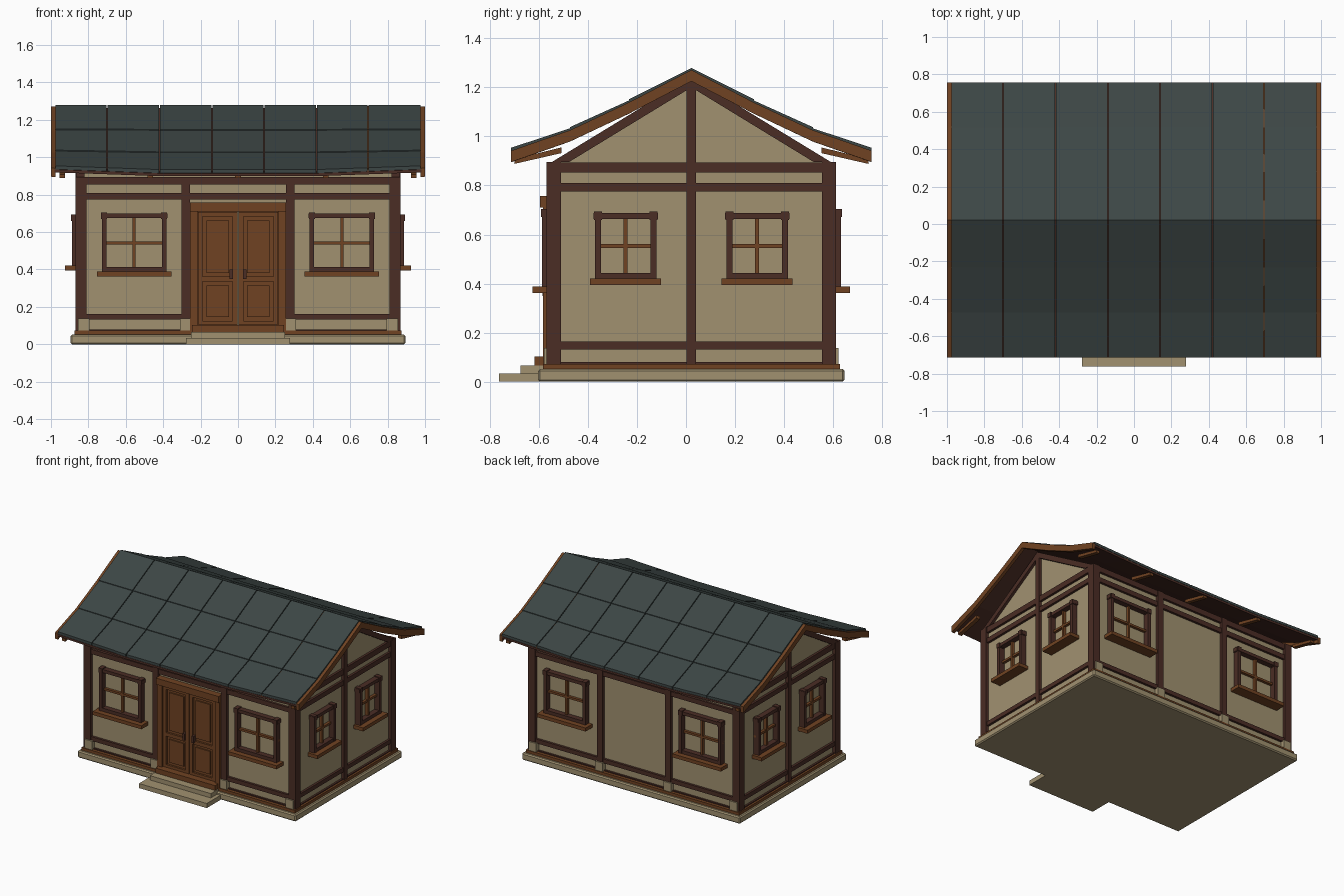
import bpy, bmesh

if "Cube" in bpy.data.objects:
    bpy.data.objects.remove(bpy.data.objects["Cube"])

CY = 0.022                      # house centre line in y


def material(name, rgb):
    m = bpy.data.materials.new(name)
    m.diffuse_color = (*rgb, 1)
    m.use_nodes = True
    m.node_tree.nodes["Principled BSDF"].inputs["Base Color"].default_value = m.diffuse_color
    return m


BEIGE = material("beige_plaster", (0.355, 0.285, 0.163))
BROWN = material("warm_brown_wood", (0.163, 0.055, 0.016))
DARK = material("dark_timber", (0.069, 0.026, 0.018))
SLATE = material("slate_roof", (0.046, 0.062, 0.060))


def part(name, mat, solids, bevel=0):
    """One object made of prisms; each prism is a pair of matching end polygons."""
    bm = bmesh.new()
    for a, b in solids:
        va, vb = [bm.verts.new(p) for p in a], [bm.verts.new(p) for p in b]
        n = len(va)
        bm.faces.new(va)
        bm.faces.new(vb[::-1])
        for i in range(n):
            j = (i + 1) % n
            bm.faces.new((va[j], va[i], vb[i], vb[j]))
    bmesh.ops.recalc_face_normals(bm, faces=bm.faces)
    mesh = bpy.data.meshes.new(name)
    bm.to_mesh(mesh)
    bm.free()
    mesh.materials.append(mat)
    ob = bpy.data.objects.new(name, mesh)
    bpy.context.collection.objects.link(ob)
    if bevel:
        mod = ob.modifiers.new("bevel", 'BEVEL')
        mod.width, mod.segments = bevel, 1
    return ob


def box(x0, x1, y0, y1, z0, z1):
    return tuple([(x0, y0, z), (x1, y0, z), (x1, y1, z), (x0, y1, z)] for z in (z0, z1))


def on(side, u0, u1, d0, d1, z0, z1):
    """Box on a wall: u runs along the wall, d is the distance out from the centre."""
    if side == "front":
        return box(u0, u1, CY - d1, CY - d0, z0, z1)
    if side == "back":
        return box(u0, u1, CY + d0, CY + d1, z0, z1)
    s = 1 if side == "right" else -1
    return box(s * d0, s * d1, CY + u0, CY + u1, z0, z1)


PLANE = {"front": 0.590, "back": 0.590, "right": 0.868, "left": 0.868}   # post faces
HALF = {"front": 0.868, "back": 0.868, "right": 0.590, "left": 0.590}    # half wall length

# Foundation, steps and ground sill
part("foundation", BEIGE, [box(-0.895, 0.895, CY - 0.625, CY + 0.625, 0, 0.052)], 0.008)
part("lower_step", BEIGE, [box(-0.278, 0.278, -0.763, -0.58, 0, 0.034)])
part("upper_step", BEIGE, [box(-0.25, 0.25, -0.675, -0.56, 0.034, 0.066)])
part("ground_sill", BROWN, [box(-0.875, 0.875, CY - 0.605, CY + 0.605, 0.05, 0.073)])

# Plaster body with the gables
gable = [(-0.568, 0.07), (0.568, 0.07), (0.568, 0.885), (0, 1.228), (-0.568, 0.885)]
part("plaster_walls", BEIGE, [tuple([(x, CY + d, z) for d, z in gable] for x in (-0.846, 0.846))])

# Timber frame: posts, rails, gable rakes
posts, rails, blocks = [], [], []
for side, p in PLANE.items():
    h = HALF[side]
    long_side = side in ("front", "back")
    for s in (-1, 1):
        posts.append(on(side, *sorted((s * h, s * (h - 0.058))), p - 0.058, p, 0.07, 0.895))
        if long_side:
            posts.append(on(side, s * 0.28 - 0.023, s * 0.28 + 0.023, p - 0.05, p, 0.07, 0.895))
            blocks += [on(side, s * c - 0.031, s * c + 0.031, p - 0.05, p + 0.01, 0.07, 0.138)
                       for c in (0.28, 0.824)]
    if not long_side:
        posts.append(on(side, -0.019, 0.019, p - 0.05, p, 0.07, 1.225))
    for z0, z1 in ((0.853, 0.894), (0.775, 0.81)):
        rails.append(on(side, -h, h, p - 0.05, p - 0.005, z0, z1))
    for u0, u1 in ([(-h, -0.28), (0.28, h)] if side == "front" else [(-h, h)]):
        rails.append(on(side, u0, u1, p - 0.05, p - 0.005, 0.132, 0.163))
        rails.append(on(side, u0, u1, p - 0.05, p - 0.008, 0.07, 0.08))
part("timber_posts", DARK, posts)
part("timber_rails", DARK, rails)
part("post_base_blocks", BEIGE, blocks)

rakes = []
for sx in (-1, 1):
    for sy in (-1, 1):
        quad = [(0.57, 0.895), (0, 1.242), (0, 1.2), (0.50, 0.895)]
        rakes.append(tuple([(sx * x, CY + sy * d, z) for d, z in quad] for x in (0.82, 0.866)))
part("gable_rakes", DARK, rakes)


# Windows
def window(side, u, w, z0, z1, sill_w):
    p = PLANE[side]
    back, out, t = p - 0.03, p + 0.022, 0.024
    a, b = u - w / 2, u + w / 2
    frame = [on(side, a, b, back, out - 0.004, z0, z0 + t),
             on(side, a - 0.006, b + 0.006, back, out - 0.004, z1 - t - 0.006, z1 - 0.006)]
    for e in (a, b - t):
        frame.append(on(side, e, e + t, back, out - 0.002, z0, z1 - 0.006))
        frame.append(on(side, e - 0.004, e + t + 0.004, back, out + 0.002, z1 - 0.034, z1))
    part(side + "_window_frame", DARK, frame)
    mid = (z0 + z1) / 2 - 0.004
    part(side + "_window_bars", BROWN,
         [on(side, u - 0.008, u + 0.008, back, p, z0, z1 - 0.02),
          on(side, a, b, back, p - 0.002, mid - 0.008, mid + 0.008)])
    part(side + "_window_sill", BROWN,
         [on(side, u - sill_w / 2, u + sill_w / 2, back, p + 0.057, z0 - 0.026, z0)])


for s in (-1, 1):
    for side in ("front", "back"):
        window(side, s * 0.555, 0.345, 0.388, 0.705, 0.40)
    for side in ("right", "left"):
        window(side, s * 0.268, 0.25, 0.42, 0.694, 0.29)

# Double door
frame = [on("front", -0.257, 0.257, 0.55, 0.617, 0.71, 0.757),
         on("front", -0.245, 0.245, 0.55, 0.640, 0.066, 0.102)]
leaves, handles = [], []
for s in (-1, 1):
    def leaf(u0, u1, d, z0, z1):
        return on("front", *sorted((s * u0, s * u1)), 0.55, d, z0, z1)
    frame.append(leaf(0.217, 0.257, 0.604, 0.07, 0.71))
    leaves.append(leaf(0.003, 0.217, 0.580, 0.10, 0.71))
    for u in (0.003, 0.189):
        leaves.append(leaf(u, u + 0.026, 0.594, 0.105, 0.708))
    for z0, z1 in ((0.105, 0.125), (0.335, 0.362), (0.682, 0.708)):
        leaves.append(leaf(0.029, 0.189, 0.594, z0, z1))
    for z0, z1 in ((0.145, 0.315), (0.382, 0.662)):
        leaves.append(leaf(0.049, 0.169, 0.589, z0, z1))
    handles.append(leaf(0.028, 0.046, 0.608, 0.35, 0.40))
part("door_frame", BROWN, frame)
part("door_leaves", BROWN, leaves)
part("door_handles", DARK, handles)

# Roof: concave slope in three rows, eaves lifting towards the gable ends
SLOPE = [(0, 1.275), (0.255, 1.140), (0.495, 1.020), (0.735, 0.925)]
COLS = [-0.98, -0.70, -0.42, -0.14, 0.14, 0.42, 0.695, 0.98]


def roof_z(d, z, x):
    return z + 0.02 * (d / 0.735) ** 2 * max(0, (abs(x) - 0.42) / 0.56)


def roof_strip(x0, x1, top, bottom, lap=0.0):
    """Slabs following the slope on both sides; lap lifts the lower edge of each row."""
    out = []
    for s in (-1, 1):
        for (d0, z0), (d1, z1) in zip(SLOPE, SLOPE[1:]):
            ends = []
            for x in (x0, x1):
                a, b = roof_z(d0, z0, x), roof_z(d1, z1, x)
                ends.append([(x, CY + s * d0, a + top), (x, CY + s * d1, b + top + lap),
                             (x, CY + s * d1, b + bottom + lap * 0.5), (x, CY + s * d0, a + bottom)])
            out.append(tuple(ends))
    return out


tiles, deck = [], []
for x0, x1 in zip(COLS, COLS[1:]):
    tiles += roof_strip(x0 + 0.003, x1 - 0.003, 0.004, -0.012, 0.005)
    deck += roof_strip(x0, x1, -0.011, -0.026)
part("roof_tiles", SLATE, tiles)
part("roof_deck", DARK, deck)
part("roof_batten", BROWN, roof_strip(0.690, 0.700, -0.002, -0.02))
part("barge_boards", BROWN, roof_strip(0.976, 1.0, -0.004, -0.05) + roof_strip(-1.0, -0.976, -0.004, -0.05))

# Short rafter brackets under both eaves
brackets = []
for x in (-0.94, -0.47, 0, 0.47, 0.94):
    for s in (-1, 1):
        quad = [(0.722, 0.888), (0.722, 0.908), (0.53, 0.955), (0.53, 0.932)]
        brackets.append(tuple([(e, CY + s * d, z) for d, z in quad] for e in (x - 0.015, x + 0.015)))
part("eave_brackets", BROWN, brackets)
